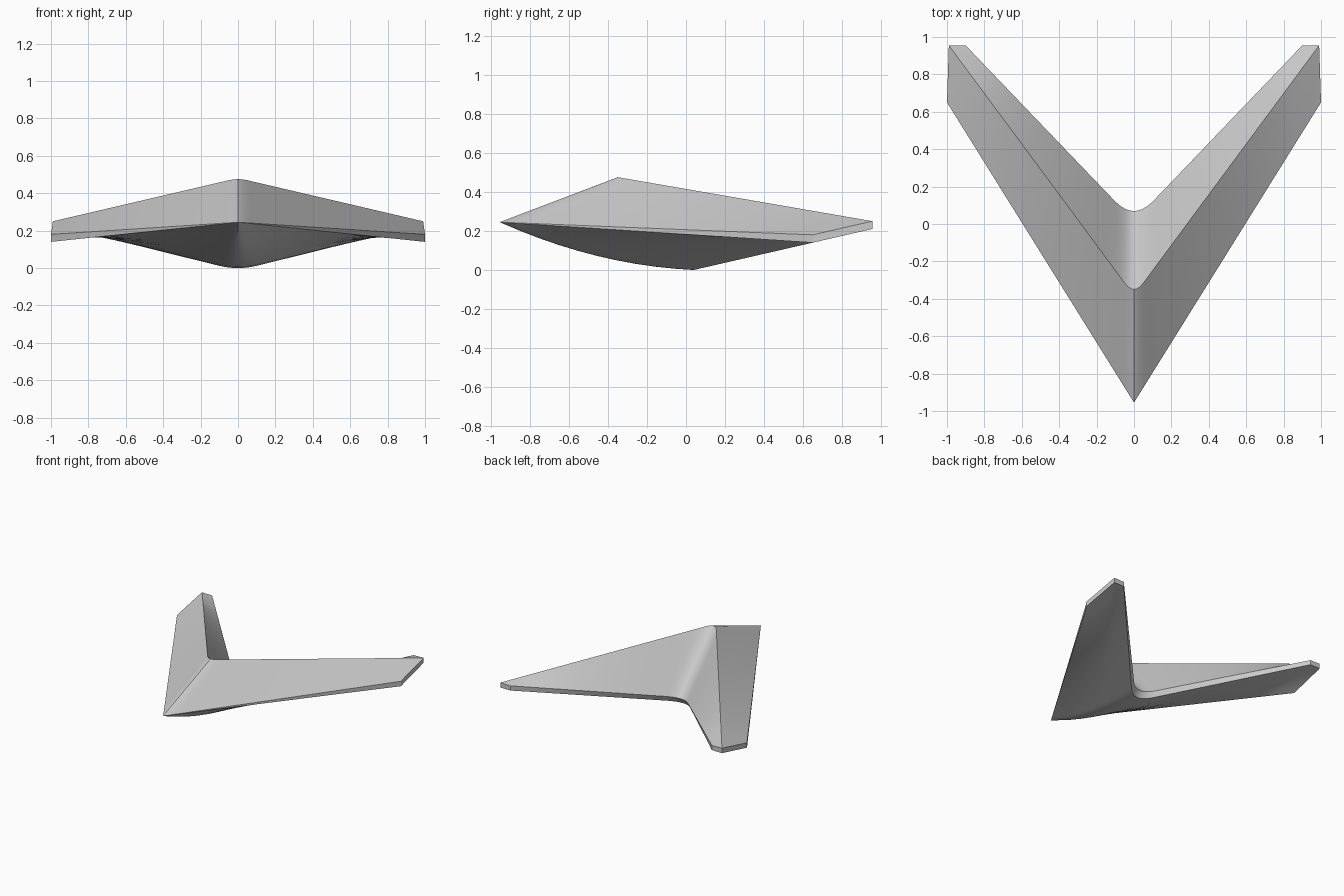
import bpy, bmesh
from mathutils import Vector

if "Cube" in bpy.data.objects:
    bpy.data.objects.remove(bpy.data.objects["Cube"])

# Each rail runs from the centre line (sharp corner) to the wing tip;
# the third value is the length over which its centre corner is rounded.
rails = [
    (Vector((0, -0.955, 0.245)), Vector((1.0, 0.65, 0.18)), 0.0),    # upper leading edge
    (Vector((0, -0.383, 0.481)), Vector((0.99, 0.955, 0.25)), 0.05),  # ridge
    (Vector((0, 0.016, 0.034)), Vector((0.90, 0.955, 0.248)), 0.115),  # upper trailing edge
]

# Bulged underside, from trailing edge back to the nose
for i in range(10, -1, -1):
    p = i / 10
    r = 0.115 * p
    tip_a, tip_b, tip_c = Vector((1, 0.65, 0.14)), Vector((0.99, 0.955, 0.21)), Vector((0.90, 0.955, 0.21))
    tip = tip_a.lerp(tip_b, p / 0.6) if p <= 0.6 else tip_b.lerp(tip_c, (p - 0.6) / 0.4)
    keel = Vector((0, -0.955 + 0.995 * p, 0.245 - 0.245 * p - 0.20 * p * (1 - p)))
    # shift the sharp corner so that the rounded keel passes through the curve
    k = r / 2
    root = (keel - tip * k) / (1 - k)
    root.x = 0
    rails.append((root, tip, r))


def rail_point(rail, t):
    root, tip, r = rail
    a = abs(t)
    e = (a * a / r + r) / 2 if a < r else a
    q = root.lerp(tip, e)
    q.x = tip.x * t
    return q


# Wing skin: sections lofted from tip to tip
half = [0.015, 0.03, 0.05, 0.07, 0.09, 0.115, 0.2, 0.3, 0.4, 0.5, 0.6, 0.7, 0.8, 0.9, 1.0]
stations = [-t for t in reversed(half)] + [0.0] + half
bm = bmesh.new()
rings = [[bm.verts.new(rail_point(rail, t)) for rail in rails] for t in stations]
n = len(rails)
for a, b in zip(rings, rings[1:]):
    for i in range(n):
        j = (i + 1) % n
        bm.faces.new((a[i], a[j], b[j], b[i]))


# Tip caps: outboard edge and rear edge meet at the ridge end
def cap(ring):
    corner = ring[7]                      # lower corner below the ridge end
    bm.faces.new([ring[0], ring[1]] + ring[7:])
    bm.faces.new([ring[1], ring[2]] + ring[3:8])


cap(rings[0])
cap(rings[-1])
bmesh.ops.remove_doubles(bm, verts=bm.verts, dist=0.0005)
bmesh.ops.recalc_face_normals(bm, faces=bm.faces)

# Stand on the ground
low = min(v.co.z for v in bm.verts)
for v in bm.verts:
    v.co.z -= low

mesh = bpy.data.meshes.new("swept_wing")
bm.to_mesh(mesh)
bm.free()
wing = bpy.data.objects.new("swept_wing", mesh)
bpy.context.collection.objects.link(wing)
bpy.context.view_layer.objects.active = wing
wing.select_set(True)
bpy.ops.object.shade_smooth_by_angle(angle=0.5)
